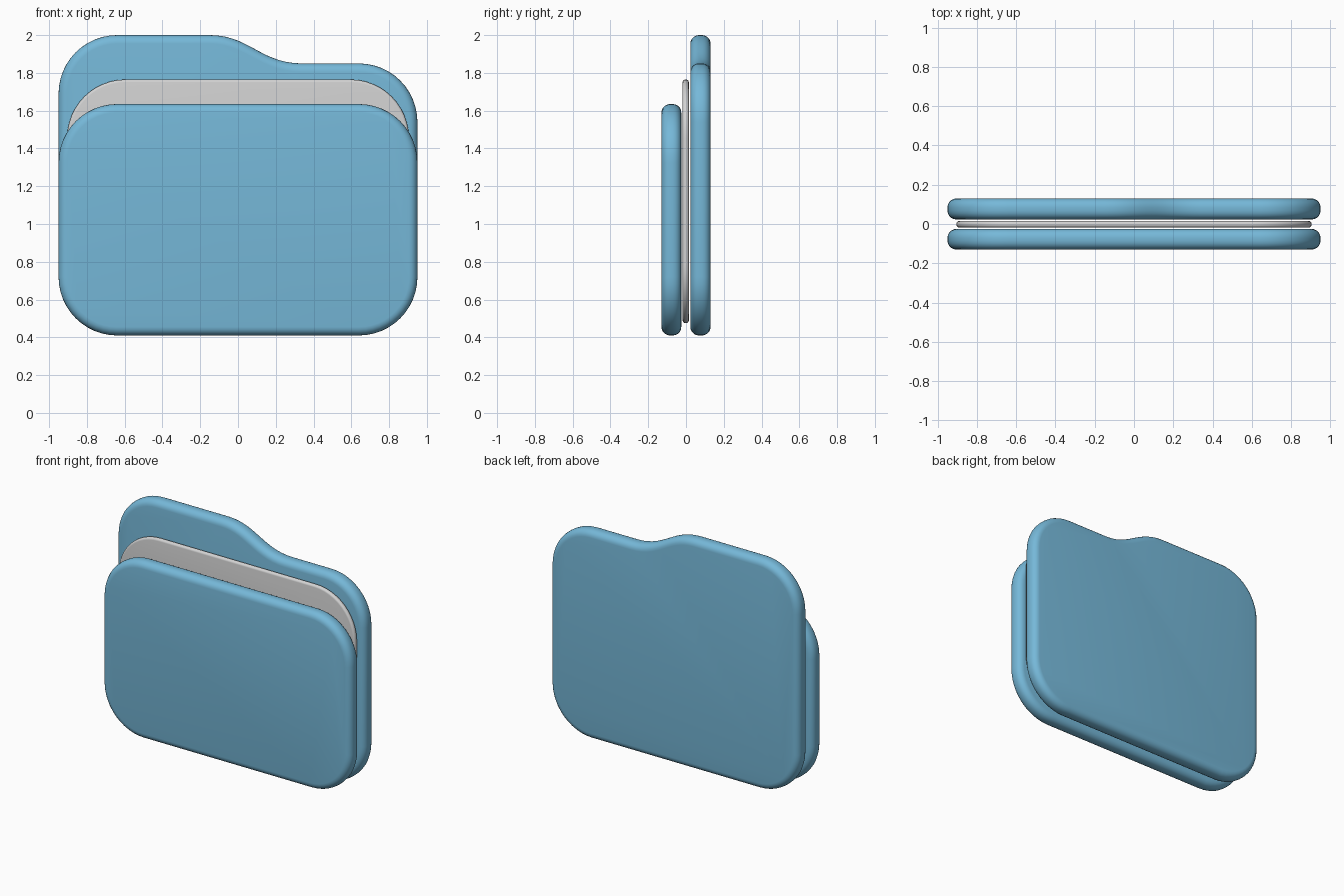
import bpy, bmesh, math
from mathutils import Vector

if "Cube" in bpy.data.objects:
    bpy.data.objects.remove(bpy.data.objects["Cube"])


def material(name, rgb):
    m = bpy.data.materials.new(name)
    m.diffuse_color = (*rgb, 1)
    m.use_nodes = True
    m.node_tree.nodes["Principled BSDF"].inputs["Base Color"].default_value = m.diffuse_color
    return m


blue = material("folder blue", (0.18, 0.48, 0.69))
grey = material("paper grey", (0.65, 0.65, 0.65))


def arc(cx, cz, r, start, steps=12):
    """Quarter circle, counter-clockwise from the start angle in degrees."""
    angles = [math.radians(start + 90 * i / steps) for i in range(steps + 1)]
    return [Vector((cx + r * math.cos(a), cz + r * math.sin(a))) for a in angles]


def outline(w, z0, z_right, z_left, r, top=()):
    """Rounded rectangle, with optional points along the top edge."""
    return (arc(w - r, z_right - r, r, 0) + list(top) + arc(r - w, z_left - r, r, 90)
            + arc(r - w, z0 + r, r, 180) + arc(w - r, z0 + r, r, 270))


def inset(pts, d):
    """Move a counter-clockwise outline inwards."""
    n = len(pts)
    out = []
    for i, p in enumerate(pts):
        t = (pts[(i + 1) % n] - pts[i - 1]).normalized()
        out.append(p + Vector((-t.y, t.x)) * d)
    return out


def panel(name, pts, y0, y1, round_r, mat, steps=5):
    """Slab from y0 to y1 with rounded rims."""
    prof = []
    for i in range(steps + 1):
        a = math.pi / 2 * i / steps
        prof.append((round_r * (1 - math.sin(a)), y0 + round_r * (1 - math.cos(a))))
    prof += [(d, y0 + y1 - y) for d, y in reversed(prof)]
    bm = bmesh.new()
    rings = [[bm.verts.new((p.x, y, p.y)) for p in inset(pts, d)] for d, y in prof]
    n = len(pts)
    for a, b in zip(rings, rings[1:]):
        for i in range(n):
            j = (i + 1) % n
            bm.faces.new((a[i], a[j], b[j], b[i]))
    bm.faces.new(rings[0])
    bm.faces.new(rings[-1][::-1])
    bmesh.ops.recalc_face_normals(bm, faces=bm.faces[:])
    me = bpy.data.meshes.new(name)
    bm.to_mesh(me)
    bm.free()
    me.materials.append(mat)
    ob = bpy.data.objects.new(name, me)
    bpy.context.collection.objects.link(ob)
    bpy.ops.object.select_all(action='DESELECT')
    ob.select_set(True)
    bpy.context.view_layer.objects.active = ob
    bpy.ops.object.shade_smooth_by_angle(angle=math.radians(40))


# Sloping step of the tab, right to left
ctrl = [Vector(c) for c in ((0.34, 1.85), (0.12, 1.85), (0.06, 2.0), (-0.15, 2.0))]
tab = []
for k in range(15):
    t = k / 14
    tab.append(ctrl[0] * (1 - t) ** 3 + ctrl[1] * 3 * t * (1 - t) ** 2
               + ctrl[2] * 3 * t * t * (1 - t) + ctrl[3] * t ** 3)

# Folder covers and the sheet between them
panel("back_cover", outline(0.95, 0.41, 1.85, 2.0, 0.31, tab), 0.023, 0.13, 0.045, blue)
panel("front_cover", outline(0.95, 0.41, 1.635, 1.635, 0.31), -0.13, -0.025, 0.045, blue)
panel("paper_sheet", outline(0.905, 0.475, 1.765, 1.765, 0.31), -0.018, 0.015, 0.015, grey)
